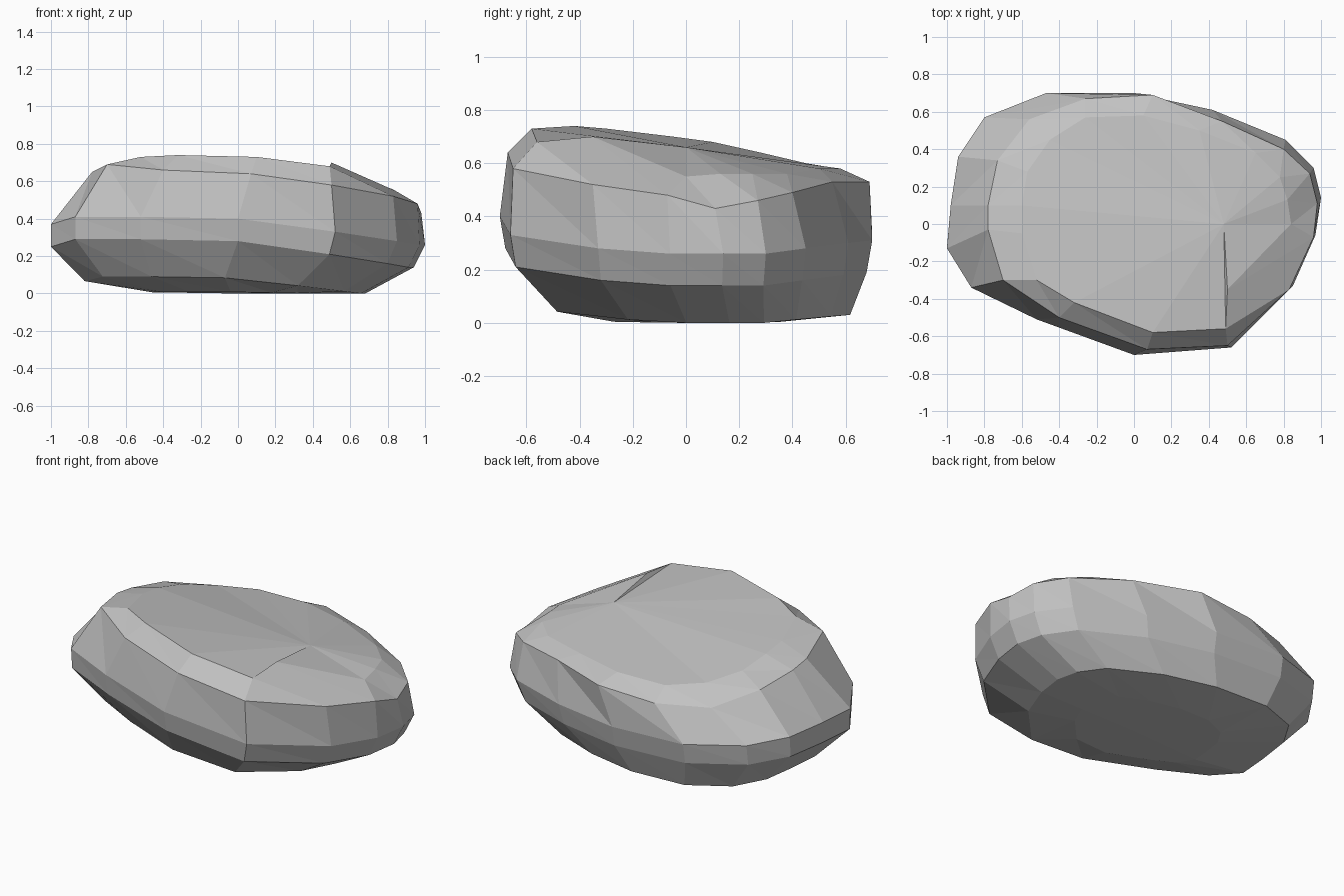
import bpy
import bmesh

# Remove the default object only
default_cube = bpy.data.objects.get("Cube")
if default_cube:
    bpy.data.objects.remove(default_cube, do_unlink=True)

# Widest outline of the rock, starting at its right end and running past the front
waist = [(-1, -.13, .37), (-.87, -.34, .41), (-.52, -.51, .41), (0, -.7, .4),
         (.52, -.66, .33), (.85, -.33, .28), (.97, -.06, .26), (1, .14, .26),
         (.96, .3, .26), (.81, .45, .28), (.42, .61, .3), (0, .7, .31),
         (-.47, .7, .33), (-.8, .57, .36), (-.94, .36, .37), (-.98, .1, .37)]

# Crease where the sides meet the sloping top
shoulder = [(-.78, -.03, .65), (-.7, -.3, .69), (-.4, -.5, .66), (.07, -.67, .64),
            (.5, -.65, .58), (.83, -.35, .52), (.96, -.07, .48), (.98, .11, .43),
            (.94, .27, .46), (.8, .4, .49), (.47, .55, .53), (.1, .69, .53),
            (-.26, .67, .51), (-.56, .56, .52), (-.73, .34, .59), (-.78, .1, .63)]

# Edge of the flatter crown, dropping towards the left end
crown = [(-.6, -.05, .7), (-.52, -.3, .73), (-.32, -.42, .74), (.1, -.58, .73),
         (.49, -.56, .68), (.5, -.35, .7), (.84, 0, .55), (.82, .13, .56),
         (.78, .25, .56), (.65, .38, .56), (.35, .5, .58), (.05, .58, .58),
         (-.26, .57, .58), (-.45, .45, .6), (-.57, .28, .64), (-.6, .1, .68)]


def lower_side(point):
    """Slight taper below the waist, stronger on the left."""
    x, y, z = point
    return (x * (.94 if x > 0 else 1), y * .97, z - .12)


def bottom_edge(point):
    """Rim of the underside, lifted where the waist is high."""
    x, y, z = point
    return (x * .75 - .07, y * .81 + .05, (z - .26) * .6)


def underside(point):
    """Inner part of the underside, nearly flat on the ground."""
    x, y, z = bottom_edge(point)
    return (x * .56, y * .56, z * .1)


def add_ring(mesh, points):
    return [mesh.verts.new(point) for point in points]


def bridge(mesh, low, high):
    """Join two rings with a band of triangular facets."""
    for i, vert in enumerate(low):
        j = (i + 1) % len(low)
        mesh.faces.new((vert, low[j], high[i]))
        mesh.faces.new((low[j], high[j], high[i]))


def cap(mesh, ring, centre):
    """Close a ring with a fan of triangles."""
    middle = mesh.verts.new(centre)
    for i, vert in enumerate(ring):
        mesh.faces.new((vert, ring[(i + 1) % len(ring)], middle))


# Loft the rings into one closed boulder
mesh = bmesh.new()
rings = [add_ring(mesh, points) for points in (
    map(underside, waist), map(bottom_edge, waist), map(lower_side, waist),
    waist, shoulder, crown)]
for low, high in zip(rings, rings[1:]):
    bridge(mesh, low, high)
cap(mesh, rings[0], (0, 0, 0))
cap(mesh, rings[-1], (.48, 0, .66))
bmesh.ops.recalc_face_normals(mesh, faces=mesh.faces)

data = bpy.data.meshes.new("boulder")
mesh.to_mesh(data)
mesh.free()
boulder = bpy.data.objects.new("boulder", data)
bpy.context.collection.objects.link(boulder)

# Plain grey stone, flat shaded
stone = bpy.data.materials.new("grey stone")
stone.use_nodes = True
stone.diffuse_color = (.54, .54, .54, 1)
stone.node_tree.nodes["Principled BSDF"].inputs["Base Color"].default_value = stone.diffuse_color
data.materials.append(stone)
